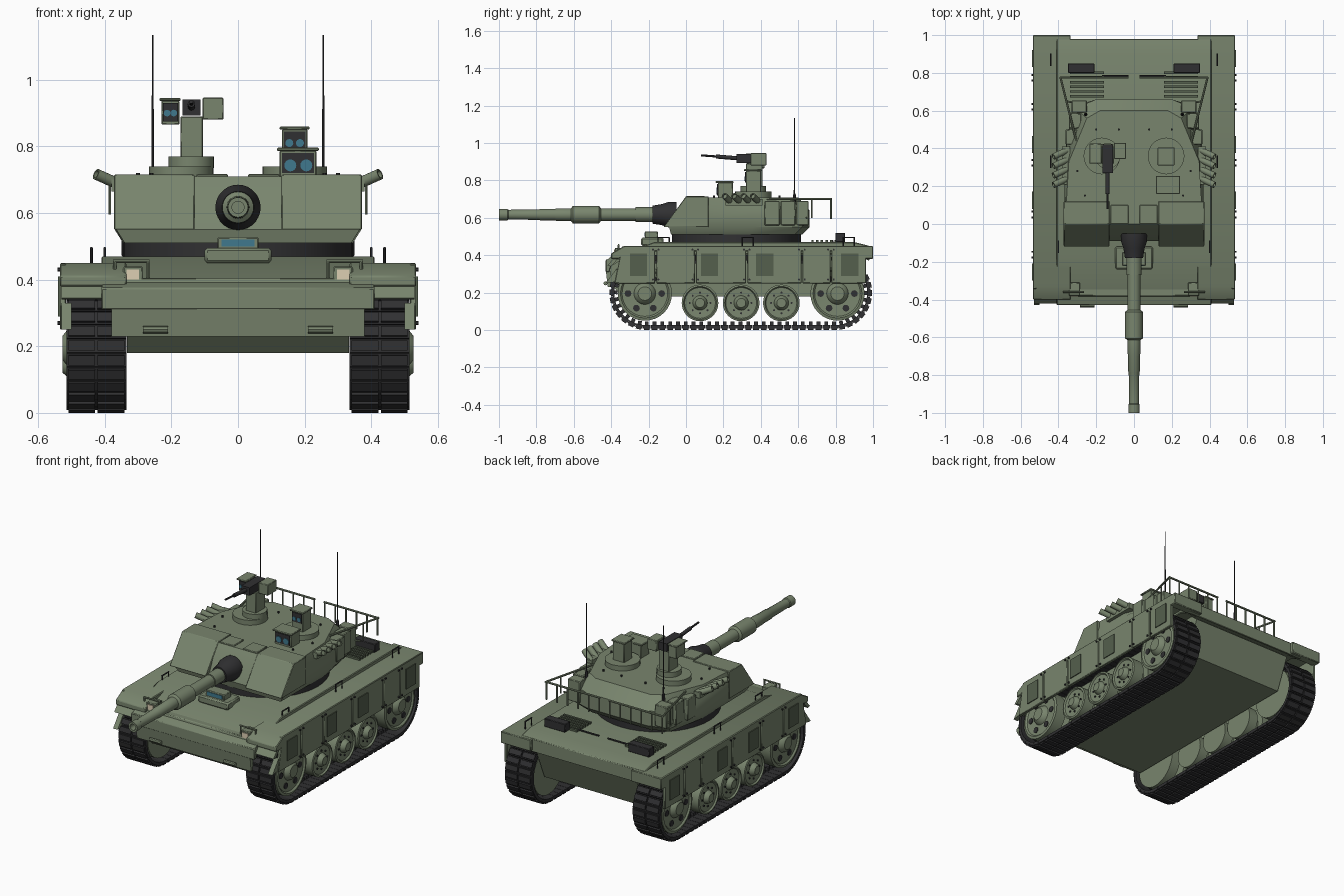
import bpy, bmesh
from math import pi, sin, cos, radians
from mathutils import Vector, Matrix

if "Cube" in bpy.data.objects:
    bpy.data.objects.remove(bpy.data.objects["Cube"])

def mat(name, c):
    m = bpy.data.materials.new(name)
    m.diffuse_color = (*c, 1)
    m.use_nodes = True
    m.node_tree.nodes["Principled BSDF"].inputs["Base Color"].default_value = m.diffuse_color
    return m
GREEN, PANEL = mat("green", (.19, .235, .155)), mat("dark_green", (.09, .115, .075))
DARK, GLASS, LAMP = mat("dark", (.03, .03, .032)), mat("glass", (.05, .19, .27)), mat("lamp", (.72, .62, .45))

def box(bm, lo, hi, rot=None):
    lo, hi = Vector(lo), Vector(hi)
    m = Matrix.Translation((lo + hi) / 2) @ Matrix.Diagonal((*(hi - lo), 1))
    bmesh.ops.create_cube(bm, size=1, matrix=(rot @ m) if rot else m)

def lathe(bm, origin, direction, prof, n=20):
    # prof: (distance along axis, radius)
    q = Vector((0, 0, 1)).rotation_difference(Vector(direction))
    rings = [[bm.verts.new(Vector(origin) + q @ Vector((r * cos(2*pi*i/n), r * sin(2*pi*i/n), t)))
              for i in range(n)] for t, r in prof]
    for a, b in zip(rings, rings[1:]):
        for i in range(n):
            bm.faces.new((a[i], a[(i+1) % n], b[(i+1) % n], b[i]))
    bm.faces.new(rings[0][::-1])
    bm.faces.new(rings[-1])

def rod(bm, p, q, r, n=8):
    d = Vector(q) - Vector(p)
    lathe(bm, p, d, [(0, r), (d.length, r)], n)

def prism(bm, prof, x0, x1):
    # side profile (y, z) extruded across x
    a = [bm.verts.new((x0, *p)) for p in prof]
    b = [bm.verts.new((x1, *p)) for p in prof]
    k = len(prof)
    for i in range(k):
        bm.faces.new((a[i], a[(i+1) % k], b[(i+1) % k], b[i]))
    bm.faces.new(a[::-1])
    bm.faces.new(b)

def loft(bm, levels):
    # levels: (z, right half of plan); mirrored into full rings
    rings = [[bm.verts.new((x, y, z)) for x, y in h] + [bm.verts.new((-x, y, z)) for x, y in h[::-1]]
             for z, h in levels]
    k = len(rings[0])
    for a, b in zip(rings, rings[1:]):
        for i in range(k):
            bm.faces.new((a[i], a[(i+1) % k], b[(i+1) % k], b[i]))
    bm.faces.new(rings[0][::-1])
    bm.faces.new(rings[-1])

def part(name, material, build, mirror=False, bevel=0):
    bm = bmesh.new()
    build(bm)
    bmesh.ops.recalc_face_normals(bm, faces=bm.faces)
    for f in bm.faces:
        f.smooth = True
    for e in bm.edges:
        e.smooth = e.calc_face_angle(0) < radians(32)
    me = bpy.data.meshes.new(name)
    bm.to_mesh(me)
    bm.free()
    me.materials.append(material)
    ob = bpy.data.objects.new(name, me)
    bpy.context.collection.objects.link(ob)
    if bevel:
        b = ob.modifiers.new("bevel", 'BEVEL')
        b.width, b.segments, b.limit_method = bevel, 1, 'ANGLE'
    if mirror:
        ob.modifiers.new("mirror", 'MIRROR')

def many(fn, items):
    return lambda bm: [fn(bm, *i) for i in items]

# hull, fenders and skirts
part("upper_hull", GREEN, lambda b: prism(b, [(-.43, .31), (-.43, .375), (-.17, .47), (.9, .47), (.98, .45),
     (.98, .37), (.9, .405), (-.38, .405), (-.41, .31)], -.41, .41), bevel=.004)
part("lower_hull", GREEN, lambda b: prism(b, [(-.42, .33), (-.4, .24), (-.34, .18), (.87, .18), (.95, .37),
     (.9, .41), (-.3, .41)], -.333, .333))
part("nose_plate", GREEN, lambda b: prism(b, [(-.428, .312), (-.418, .23), (-.40, .23), (-.40, .312)], -.38, .38))
part("fender", GREEN, lambda b: prism(b, [(-.40, .38), (-.40, .41), (-.33, .45), (1, .45), (1, .38), (.95, .38),
     (.93, .42), (-.3, .42), (-.36, .38)], .335, .535), True, .004)
EDGES = [-.345, -.162, .05, .325, .62, .775, .965]
def skirts(b):
    for i, (y0, y1) in enumerate(zip(EDGES, EDGES[1:])):
        s = .04 if i == 0 else 0
        prism(b, [(y0 + .003 - s, .25), (y0 + .003, .448), (y1 - .003, .448), (y1 - .003, .25)], .517, .535)
part("side_skirt", GREEN, skirts, True, .003)
part("skirt_pad", PANEL, many(box, [((.53, y, .29), (.54, y + .092, .41)) for y in (-.30, .08, .375, .83)]), True)
part("skirt_bolts", DARK, many(rod, [((.53, y + s, z), (.542, y + s, z), .006, 6)
     for y in EDGES[1:-1] for s in (-.015, .015) for z in (.27, .43)]), True)
part("front_mud_flap", GREEN, many(prism, [([(-.33, .45), (-.42, .345), (-.40, .34), (-.33, .42)], .40, .53),
     ([(-.37, .33), (-.43, .25), (-.36, .26)], .50, .53)]), True)
part("tow_hooks", GREEN, many(rod, [((.21, -.43, .25), (.285, -.43, .25), .011)]), True)
def handles(b):
    for x, y in ((.40, -.15), (.44, .3), (.44, .84)):
        rod(b, (x, y, .45), (x, y, .495), .004, 6)
        rod(b, (x, y + .06, .45), (x, y + .06, .495), .004, 6)
        rod(b, (x, y - .003, .495), (x, y + .063, .495), .004, 6)
part("deck_handles", DARK, handles, True)
part("engine_louvres", PANEL, many(box, [((.16, .67 + i*.025, .47), (.34, .683 + i*.025, .482)) for i in range(6)]), True)
part("exhaust_cover", DARK, many(box, [((.21, .8, .47), (.35, .85, .52))]), True, .003)
part("rear_deck_rods", DARK, many(rod, [((.03, .785, .476), (.17, .785, .476), .005)]), True)

# headlights with guards, driver's sight
part("headlight_housing", GREEN, many(box, [((.285, -.38, .385), (.345, -.31, .44))]), True, .004)
part("headlight_lens", LAMP, many(box, [((.297, -.384, .40), (.335, -.378, .43))]), True)
part("headlight_guard", GREEN, many(rod, [((.27, -.36, .38), (.27, -.36, .455), .005), ((.37, -.36, .38), (.37, -.36, .455), .005),
     ((.265, -.36, .455), (.375, -.36, .455), .005)]), True)
part("driver_hatch", GREEN, lambda b: box(b, (-.1, -.24, .45), (.1, -.12, .495)), bevel=.008)
part("driver_sight", GREEN, lambda b: box(b, (-.062, -.22, .485), (.062, -.15, .528)), bevel=.004)
part("driver_glass", GLASS, lambda b: box(b, (-.05, -.223, .5), (.05, -.218, .521)))

# tracks: links spread around a rounded loop
Y0, Y1, CZ, R, N = -.21, .795, .2, .185, 76
def tracks(b):
    L, H = Y1 - Y0, pi * R
    for i in range(N):
        s = i * (2*L + 2*H) / N
        if s < L: y, z, a = Y0 + s, CZ - R, 0
        elif s < L + H:
            a = (s - L) / R
            y, z = Y1 + R*sin(a), CZ - R*cos(a)
        elif s < 2*L + H: y, z, a = Y1 - (s - L - H), CZ + R, pi
        else:
            a = pi + (s - 2*L - H) / R
            y, z = Y0 + R*sin(a), CZ - R*cos(a)
        m = Matrix.Translation((.425, y, z)) @ Matrix.Rotation(a, 4, 'X')
        box(b, (-.09, -.02, -.006), (.09, .02, .012), m)
        for x in (-.044, .044):
            box(b, (x - .04, -.015, -.015), (x + .04, .015, -.004), m)
        box(b, (-.01, -.01, .012), (.01, .01, .03), m)
part("track", DARK, tracks, True)

# road wheels and end wheels
def wheel(b, y, z, r):
    lathe(b, (0, y, z), (1, 0, 0), [(.345, r*.8), (.345, r), (.405, r), (.405, r*.6), (.44, r*.6), (.44, r), (.508, r),
          (.512, r*.9), (.503, r*.84), (.5, r*.4), (.515, r*.35), (.527, r*.25)], 32)
part("road_wheels", GREEN, many(wheel, [(y, .145, .098) for y in (.075, .295, .51)]), True)
part("end_wheels", GREEN, many(wheel, [(-.22, .195, .145), (.81, .195, .145)]), True)
part("wheel_holes", DARK, many(rod, [((.49, y + .09*cos(k*pi/3), .195 + .09*sin(k*pi/3)),
     (.506, y + .09*cos(k*pi/3), .195 + .09*sin(k*pi/3)), .018, 12) for y in (-.22, .81) for k in range(6)]), True)
part("wheel_bolts", DARK, many(rod, [((.49, y + .055*cos(k*pi/4), .145 + .055*sin(k*pi/4)),
     (.506, y + .055*cos(k*pi/4), .145 + .055*sin(k*pi/4)), .006, 6) for y in (.075, .295, .51) for k in range(8)]), True)

# turret
part("turret_ring", DARK, lambda b: lathe(b, (0, .27, .46), (0, 0, 1), [(0, .345), (.055, .345)], 40))
part("turret_body", GREEN, lambda b: loft(b, [
    (.51, [(.34, -.08), (.345, .34), (.30, .58), (.19, .62)]),
    (.55, [(.365, -.09), (.37, .36), (.325, .62), (.2, .66)]),
    (.64, [(.368, -.05), (.368, .35), (.31, .615), (.2, .66)]),
    (.71, [(.365, 0), (.345, .33), (.25, .56), (.18, .60)])]))
part("cheek_armor", GREEN, lambda b: prism(b, [(-.12, .55), (0, .715), (.12, .715), (.12, .55)], .13, .372), True, .003)
part("turret_bins", GREEN, many(box, [((.30, .42, .56), (.362, .5, .69)), ((.28, .506, .56), (.345, .585, .69)),
     ((.25, .59, .56), (.33, .655, .69))]), True, .004)
part("roof_plates", GREEN, many(box, [((-.125, .0, .69), (-.03, .1, .717)), ((.03, 0, .69), (.125, .1, .717))]), bevel=.003)
part("roof_bolts", DARK, many(rod, [((x, y, .70), (x, y, .72), .006, 6) for x, y in ((.26, .15), (.3, .28), (.08, .5), (.2, .5))]), True)

# stowage rails behind the turret
def rails(b):
    rod(b, (.03, .775, .70), (.385, .775, .70), .006)
    rod(b, (.39, .78, .70), (.30, .42, .70), .006)
    for i in range(6):
        x = .035 + i * .07
        rod(b, (x, .775, .70), (x, .775, .595), .005, 6)
    for t in (.3, .6):
        p = Vector((.39, .78, .70)).lerp(Vector((.30, .42, .70)), t)
        rod(b, p, p - Vector((0, 0, .10)), .005, 6)
    rod(b, (.36, .65, .60), (.2, .62, .60), .005, 6)
part("rear_rails", GREEN, rails, True)

# smoke launchers
part("smoke_launchers", GREEN, many(lathe, [((.355, y + .03, .685), (.85, -.4, .38), [(0, .017), (.085, .017), (.085, .012), (.075, .012)], 14)
     for y in (.21, .26, .31, .36)]), True)
part("launcher_mount", GREEN, lambda b: box(b, (.34, .21, .665), (.38, .41, .70)), True)

# main gun
part("gun_barrel", GREEN, lambda b: lathe(b, (0, -.08, .617), (0, -1, 0), [(0, .04), (.19, .04), (.19, .034), (.375, .034),
     (.385, .047), (.525, .047), (.535, .034), (.615, .033), (.62, .031), (.7, .031), (.705, .028), (.87, .026), (.875, .03),
     (.92, .03), (.92, .018), (.86, .018)], 28))
part("mantlet_boot", DARK, lambda b: lathe(b, (0, -.05, .617), (0, -1, 0), [(0, .068), (.045, .068), (.08, .056), (.13, .048)], 28))

# commander cupola and sights
part("cupolas", GREEN, many(lathe, [((.17, .36, .70), (0, 0, 1), [(0, .097), (.04, .097)], 28),
     ((-.17, .36, .70), (0, 0, 1), [(0, .097), (.04, .097)], 28),
     ((-.14, .36, .735), (0, 0, 1), [(0, .068), (.035, .068)], 28)]))
def sights(b):
    box(b, (.125, .17, .70), (.235, .25, .788))
    box(b, (.117, .158, .786), (.243, .255, .796))
    box(b, (.132, .32, .735), (.208, .40, .852))
    box(b, (.125, .31, .85), (.215, .405, .86))
part("gunner_sights", GREEN, sights, bevel=.003)
part("sight_faces", DARK, many(box, [((.132, .166, .72), (.228, .172, .78)), ((.138, .316, .79), (.202, .322, .845))]))
part("sight_lenses", GLASS, many(rod, [((x, y, z), (x, y + .01, z), r, 16) for x, y, z, r in
     ((.157, .162, .743, .018), (.205, .162, .743, .018), (.154, .312, .81, .012), (.186, .312, .81, .012), (-.213, .326, .9, .01), (-.193, .326, .9, .01))]))

# remote weapon mount
def mount(b):
    box(b, (-.173, .32, .765), (-.105, .41, .89))
    box(b, (-.23, .335, .865), (-.176, .42, .938))
    box(b, (-.236, .32, .936), (-.172, .425, .945))
    box(b, (-.106, .345, .88), (-.043, .43, .946))
part("weapon_mount", GREEN, mount, bevel=.003)
part("mount_sight_face", DARK, lambda b: box(b, (-.225, .33, .875), (-.18, .337, .93)))
part("machine_gun", DARK, lambda b: (box(b, (-.166, .27, .892), (-.112, .42, .94)),
     rod(b, (-.14, .28, .918), (-.14, .16, .928), .011, 12), rod(b, (-.14, .28, .92), (-.14, .08, .934), .006, 10)))

# antennas
part("antennas", DARK, many(lathe, [((.256, .58, .66), (0, 0, 1), [(0, .009), (.06, .009), (.07, .004), (.475, .002)], 8)]), True)
